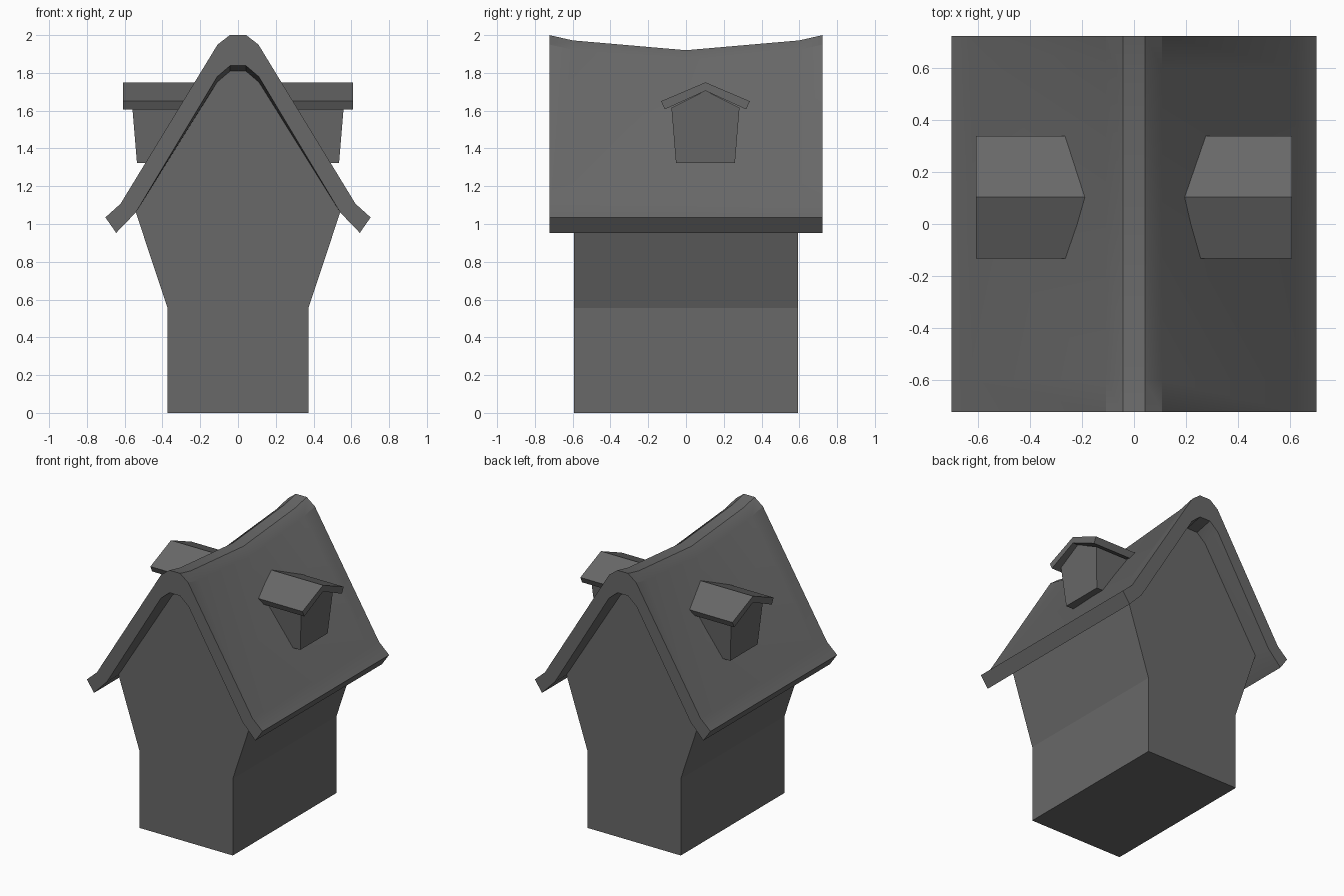
import bpy, bmesh, math

if "Cube" in bpy.data.objects:
    bpy.data.objects.remove(bpy.data.objects["Cube"])

grey = bpy.data.materials.new("dark_grey")
grey.diffuse_color = (0.14, 0.14, 0.14, 1)
grey.use_nodes = True
grey.node_tree.nodes["Principled BSDF"].inputs["Base Color"].default_value = grey.diffuse_color


def loft(name, rings, smooth=False):
    """Join matching closed rings of points into a capped solid."""
    bm = bmesh.new()
    loops = [[bm.verts.new(p) for p in ring] for ring in rings]
    n = len(loops[0])
    for a, b in zip(loops, loops[1:]):
        for i in range(n):
            j = (i + 1) % n
            bm.faces.new((a[i], a[j], b[j], b[i]))
    bm.faces.new(loops[0])
    bm.faces.new(loops[-1])
    bmesh.ops.recalc_face_normals(bm, faces=bm.faces[:])
    mesh = bpy.data.meshes.new(name)
    bm.to_mesh(mesh)
    bm.free()
    mesh.materials.append(grey)
    ob = bpy.data.objects.new(name, mesh)
    bpy.context.collection.objects.link(ob)
    if smooth:
        bpy.ops.object.select_all(action='DESELECT')
        ob.select_set(True)
        bpy.context.view_layer.objects.active = ob
        bpy.ops.object.shade_smooth_by_angle(angle=math.radians(20))
    return ob


def mirrored(half):
    """Right half of a profile, followed by its left half in reverse."""
    return half + [(-x, z) for x, z in reversed(half)]


# House body: straight base, flared upper wall and gable
body = mirrored([(0.373, 0), (0.373, 0.555), (0.542, 1.065), (0.11, 1.785), (0.04, 1.845)])
loft("house_body", [[(x, y, z) for x, z in body] for y in (-0.592, 0.592)])

# Roof shell: kicked-out eaves and a ridge that sags towards the middle
outer = [(0.702, 1.035), (0.622, 1.107), (0.108, 1.95), (0.043, 2.0)]
inner = [(0.645, 0.953), (0.542, 1.06), (0.11, 1.78), (0.042, 1.838)]
roof = outer + [(-x, z) for x, z in reversed(outer)]
roof += [(-x, z) for x, z in inner] + list(reversed(inner))
sag = [(-0.723, 0), (-0.6, 0.028), (0, 0.08), (0.6, 0.028), (0.723, 0)]
loft("roof", [[(x, y, z - (s if z > 1.5 else 0)) for x, z in roof] for y, s in sag], True)

# Dormers on both slopes: tapered wall under a small pitched roof
MID = 0.103
wall = [(-0.156, 1.323), (0.156, 1.323), (0.18, 1.615), (0, 1.706), (-0.18, 1.615)]
cap = [(-0.235, 1.65), (0, 1.75), (0.235, 1.65), (0.215, 1.607), (0, 1.705), (-0.215, 1.607)]
for side, label in ((1, "right"), (-1, "left")):
    front = [(side * (0.535 + 0.083 * (z - 1.323)), MID + y, z) for y, z in wall]
    back = [(side * 0.17, MID + y, z) for y, z in wall]
    loft("dormer_wall_" + label, [front, back])
    loft("dormer_roof_" + label,
         [[(side * x, MID + y, z) for y, z in cap] for x in (0.608, 0.15)])
